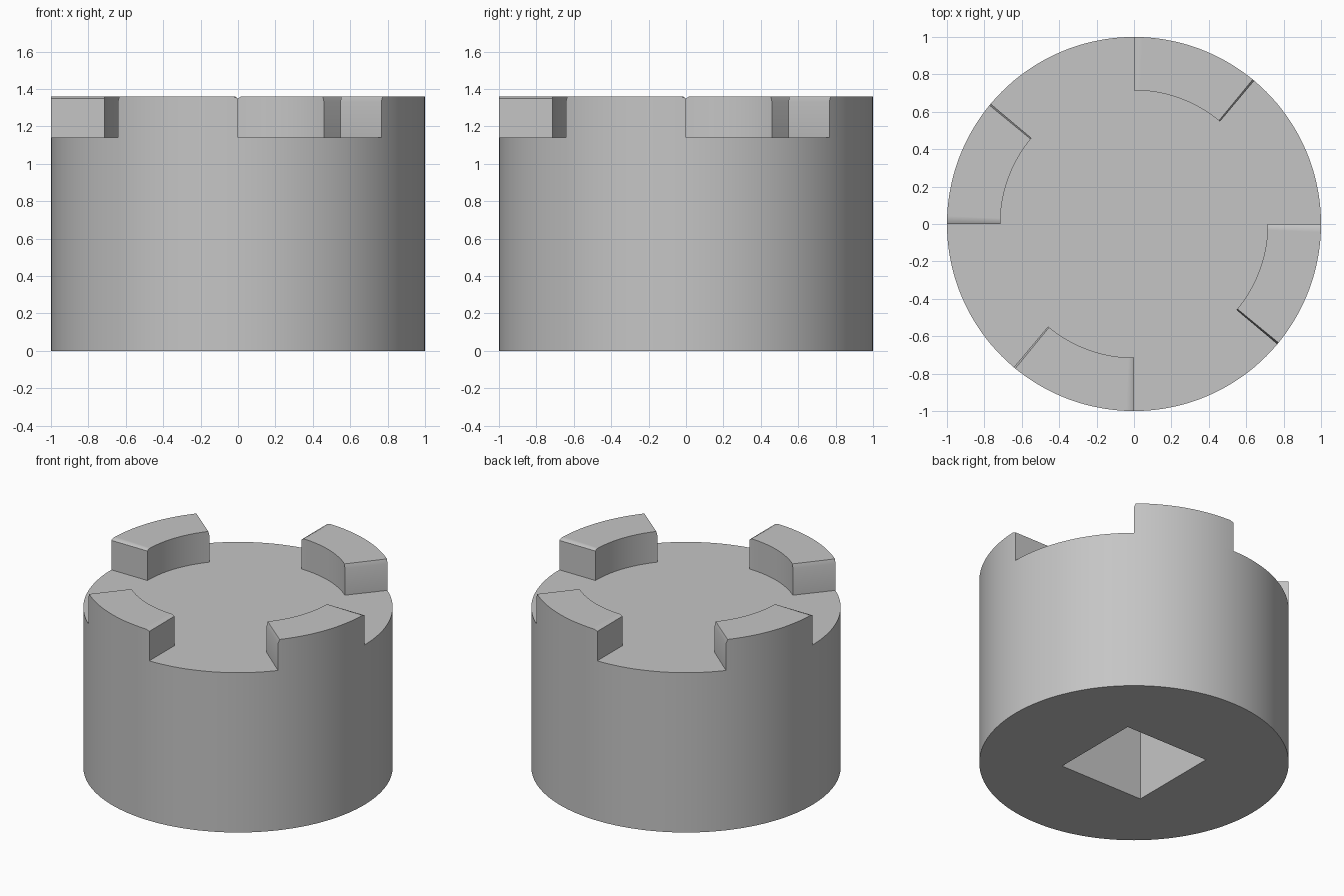
import bpy
import bmesh
from math import radians, cos, sin

BODY_TOP = 1.14
TOOTH_TOP = 1.36
INNER, OUTER = 0.715, 1.0
SOCKET_HALF, SOCKET_DEPTH = 0.33, 0.65

if "Cube" in bpy.data.objects:
    bpy.data.objects.remove(bpy.data.objects["Cube"])

grey = bpy.data.materials.new("plain grey")
grey.use_nodes = True
colour = (0.56, 0.56, 0.56, 1.0)
grey.diffuse_color = colour
grey.node_tree.nodes["Principled BSDF"].inputs["Base Color"].default_value = colour


def select_only(obj):
    bpy.ops.object.select_all(action='DESELECT')
    obj.select_set(True)
    bpy.context.view_layer.objects.active = obj


def shade(obj):
    obj.data.materials.clear()
    obj.data.materials.append(grey)
    select_only(obj)
    bpy.ops.object.shade_smooth_by_angle(angle=radians(30))


# Round body
bpy.ops.mesh.primitive_cylinder_add(vertices=144, radius=OUTER, depth=BODY_TOP,
                                    location=(0, 0, BODY_TOP / 2))
body = bpy.context.object
body.name = "body"

# Square blind socket cut up into the underside
bpy.ops.mesh.primitive_cube_add(size=2)
cutter = bpy.context.object
cutter.name = "socket_cutter"
cutter.scale = (SOCKET_HALF, SOCKET_HALF, SOCKET_DEPTH)
cutter.hide_render = True
cut = body.modifiers.new("socket", 'BOOLEAN')
cut.operation = 'DIFFERENCE'
cut.solver = 'EXACT'
cut.object = cutter
select_only(body)
bpy.ops.object.modifier_apply(modifier=cut.name)
bpy.data.objects.remove(cutter)
shade(body)


def make_tooth(name, turn):
    """Curved tooth with a slightly eased top edge at each end."""
    stations = [(50, TOOTH_TOP - 0.03), (50.6, TOOTH_TOP)]
    stations += [(50 + 2.5 * i, TOOTH_TOP) for i in range(1, 16)]
    stations += [(88.7, TOOTH_TOP), (90, TOOTH_TOP - 0.01)]

    bm = bmesh.new()
    rings = []
    for degrees, top in stations:
        a = radians(degrees + turn)
        section = [(INNER, BODY_TOP), (OUTER, BODY_TOP), (OUTER, top), (INNER, top)]
        rings.append([bm.verts.new((r * cos(a), r * sin(a), z)) for r, z in section])
    for one, two in zip(rings, rings[1:]):
        for i in range(4):
            j = (i + 1) % 4
            bm.faces.new((one[i], one[j], two[j], two[i]))
    bm.faces.new(rings[0])
    bm.faces.new(rings[-1])
    bmesh.ops.recalc_face_normals(bm, faces=bm.faces)

    mesh = bpy.data.meshes.new(name)
    bm.to_mesh(mesh)
    bm.free()
    tooth = bpy.data.objects.new(name, mesh)
    bpy.context.collection.objects.link(tooth)
    shade(tooth)


# Four teeth around the rim
for index, side in enumerate(("back", "right", "front", "left")):
    make_tooth(side + "_tooth", 90 * index)
